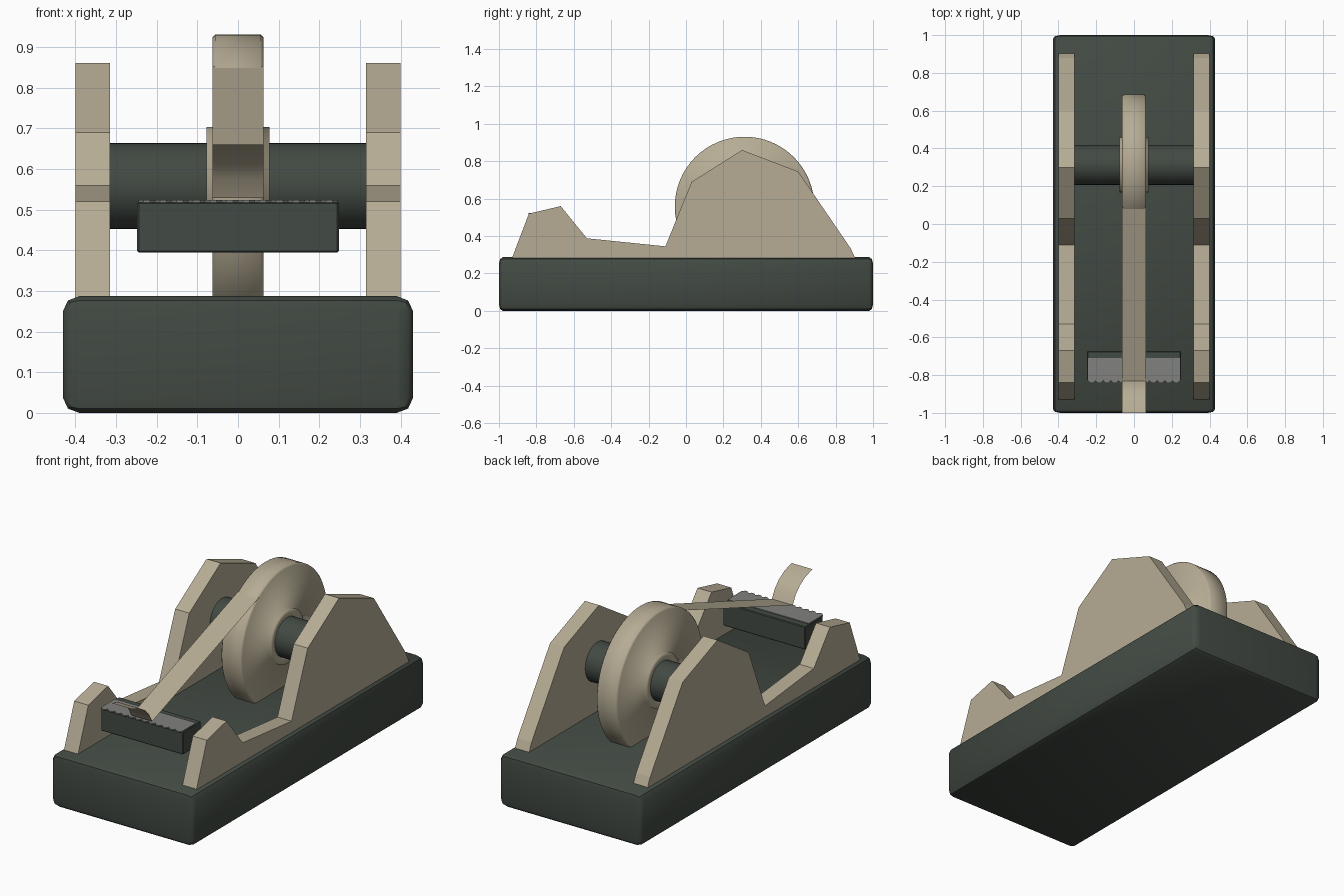
import bpy, bmesh, math
from mathutils import Matrix

if "Cube" in bpy.data.objects:
    bpy.data.objects.remove(bpy.data.objects["Cube"])


def material(name, rgb):
    m = bpy.data.materials.new(name)
    m.diffuse_color = (*rgb, 1)
    m.use_nodes = True
    m.node_tree.nodes["Principled BSDF"].inputs["Base Color"].default_value = m.diffuse_color
    return m


DARK = material("dark_green_grey", (0.055, 0.068, 0.056))
BEIGE = material("beige", (0.47, 0.415, 0.30))
STEEL = material("steel_grey", (0.22, 0.225, 0.21))


def finish(name, bm, mat, angle=None, recalc=True):
    if recalc:
        bmesh.ops.recalc_face_normals(bm, faces=bm.faces)
    me = bpy.data.meshes.new(name)
    bm.to_mesh(me)
    bm.free()
    me.materials.append(mat)
    ob = bpy.data.objects.new(name, me)
    bpy.context.collection.objects.link(ob)
    if angle is not None:
        bpy.ops.object.select_all(action='DESELECT')
        bpy.context.view_layer.objects.active = ob
        ob.select_set(True)
        if angle >= 180:
            bpy.ops.object.shade_smooth()
        else:
            bpy.ops.object.shade_smooth_by_angle(angle=math.radians(angle))
    return ob


def box(name, size, centre, bevel, segs, mat, stretch=(1, 1, 1), angle=None):
    """Bevelled box; stretch squeezes the bevel unevenly along the axes."""
    bm = bmesh.new()
    bmesh.ops.create_cube(bm, size=1)
    bmesh.ops.scale(bm, vec=[s / k for s, k in zip(size, stretch)], verts=bm.verts)
    bmesh.ops.bevel(bm, geom=bm.edges[:], offset=bevel, segments=segs,
                    profile=0.5, affect='EDGES')
    bmesh.ops.scale(bm, vec=stretch, verts=bm.verts)
    bmesh.ops.translate(bm, vec=centre, verts=bm.verts)
    return finish(name, bm, mat, angle)


def prism(name, points, shift, mat):
    """Extrude a closed outline of 3D points by a shift vector."""
    bm = bmesh.new()
    face = bm.faces.new([bm.verts.new(p) for p in points])
    ext = bmesh.ops.extrude_face_region(bm, geom=[face])
    bmesh.ops.translate(bm, vec=shift,
                        verts=[v for v in ext["geom"] if isinstance(v, bmesh.types.BMVert)])
    return finish(name, bm, mat)


AXIS_Y, AXIS_Z = 0.313, 0.558

# Heavy base block
box("base", (0.86, 2.0, 0.287), (0, 0, 0.1435), 0.04, 2, DARK, (1, 0.5, 0.9), 40)

# Two side panels
outline = [(-0.935, 0.27), (-0.84, 0.52), (-0.67, 0.56), (-0.53, 0.388), (-0.11, 0.345),
           (0.03, 0.69), (0.30, 0.86), (0.60, 0.745), (0.88, 0.335), (0.91, 0.27)]
for side, x in (("left", -0.4), ("right", 0.315)):
    prism(side + "_panel", [(x, y, z) for y, z in outline], (0.085, 0, 0), BEIGE)

# Axle between the panels
bm = bmesh.new()
bmesh.ops.create_cone(bm, segments=32, radius1=0.106, radius2=0.106, depth=0.634, cap_ends=True,
                      matrix=Matrix.Translation((0, AXIS_Y, AXIS_Z)) @ Matrix.Rotation(math.pi / 2, 4, 'Y'))
finish("axle", bm, DARK, 40)

# Tape roll with raised hub, turned around the axle
section = [(-0.078, 0.10), (-0.078, 0.145), (-0.063, 0.145), (-0.063, 0.365), (-0.055, 0.373),
           (0.055, 0.373), (0.063, 0.365), (0.063, 0.145), (0.078, 0.145), (0.078, 0.10)]
bm = bmesh.new()
N = 64
rings = [[bm.verts.new((x, AXIS_Y + r * math.cos(2 * math.pi * i / N),
                        AXIS_Z + r * math.sin(2 * math.pi * i / N))) for i in range(N)]
         for x, r in section]
for a, b in zip(rings, rings[1:] + rings[:1]):
    for i in range(N):
        j = (i + 1) % N
        bm.faces.new((a[i], a[j], b[j], b[i]))
finish("tape_roll", bm, BEIGE, 180)

# Loose tape strip running to the cutter and curling up at the end
path = [(0.09, 0.852), (-0.83, 0.529), (-0.855, 0.575), (-0.89, 0.612), (-0.94, 0.642), (-1.0, 0.66)]
bm = bmesh.new()
pairs = [[bm.verts.new((x, y, z)) for x in (-0.063, 0.063)] for y, z in path]
for a, b in zip(pairs, pairs[1:]):
    bm.faces.new((a[0], b[0], b[1], a[1]))
finish("tape_strip", bm, BEIGE, 35, recalc=False)

# Cutter bar
box("cutter_bar", (0.496, 0.155, 0.125), (0, -0.75, 0.457), 0.004, 1, DARK)

# Serrated blade on the cutter bar
teeth = 12
step = 0.49 / teeth
edge = [(-0.245, -0.71)]
for i in range(teeth):
    x = -0.245 + i * step
    edge += [(x, -0.829), (x + step * 0.3, -0.842), (x + step * 0.7, -0.842)]
edge += [(0.245, -0.829), (0.245, -0.71)]
prism("cutter_blade", [(x, y, 0.517) for x, y in edge], (0, 0, 0.007), STEEL)
